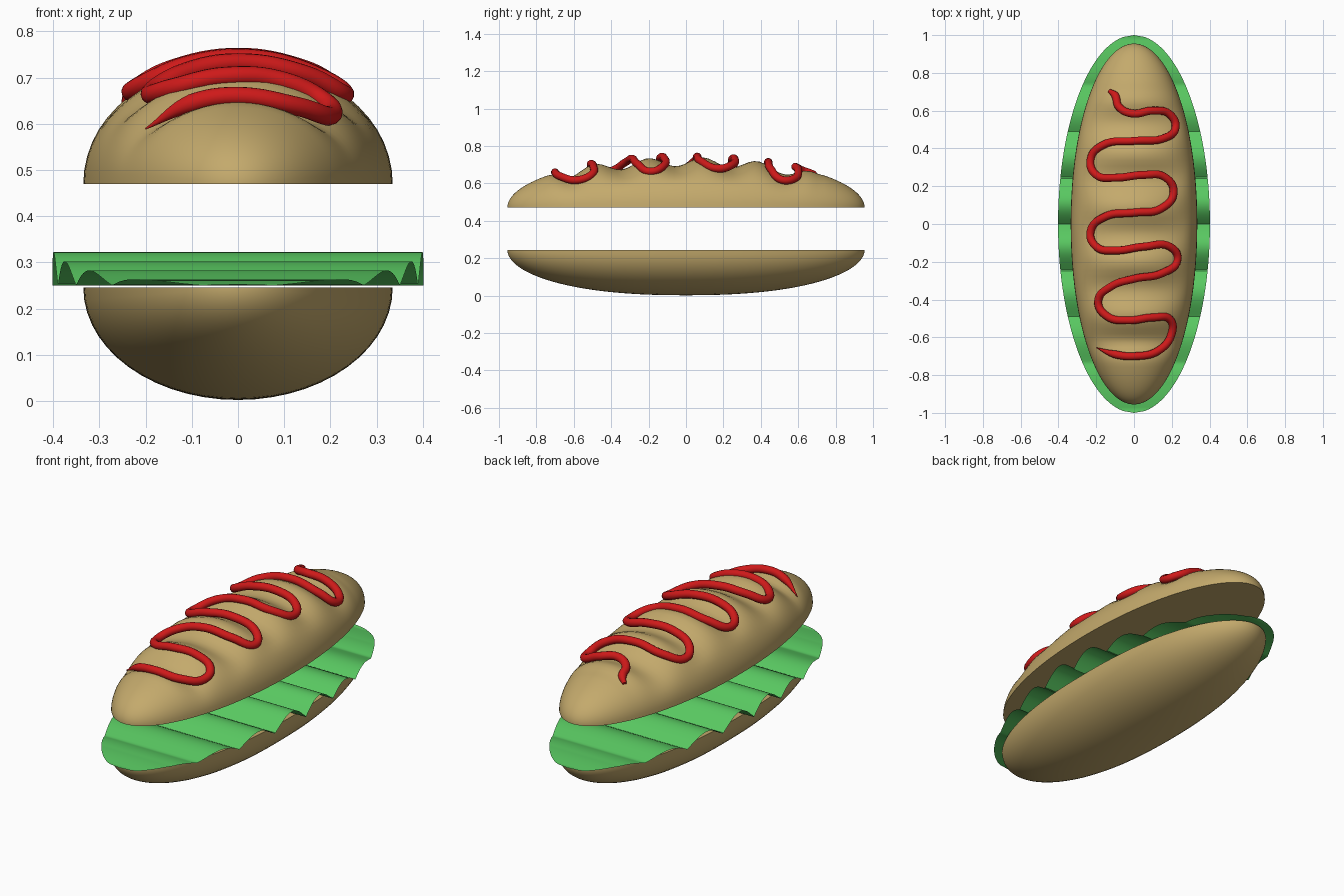
import bpy, bmesh
from math import sin, cos, pi, sqrt

if "Cube" in bpy.data.objects:
    bpy.data.objects.remove(bpy.data.objects["Cube"])


def material(name, color):
    m = bpy.data.materials.new(name)
    m.diffuse_color = (*color, 1)
    m.use_nodes = True
    m.node_tree.nodes["Principled BSDF"].inputs["Base Color"].default_value = m.diffuse_color
    return m


BREAD = material("bread", (0.55, 0.40, 0.15))
GREEN = material("lettuce_green", (0.10, 0.58, 0.12))
RED = material("sauce_red", (0.62, 0.01, 0.01))
BX, BY = 0.335, 0.955          # bun half width and half length


def finish(bm, name, mat):
    me = bpy.data.meshes.new(name)
    bm.to_mesh(me)
    bm.free()
    ob = bpy.data.objects.new(name, me)
    bpy.context.collection.objects.link(ob)
    me.materials.append(mat)
    bpy.context.view_layer.objects.active = ob
    ob.select_set(True)
    bpy.ops.object.shade_smooth_by_angle()
    ob.select_set(False)
    return ob


def grid(bm, rows):
    vs = [[bm.verts.new(p) for p in r] for r in rows]
    for a, b in zip(vs, vs[1:]):
        for i in range(len(a) - 1):
            bm.faces.new((a[i], a[i + 1], b[i + 1], b[i]))


def slash(x, y):
    """Depth of the baker's cuts across the crust."""
    mx = max(0, 1 - (abs(x) / 0.29) ** 4)
    my = min(1, max(0, (0.74 - abs(y)) / 0.12))
    return 0.048 * mx * my * (0.5 - 0.5 * cos(2 * pi * (y - 0.09) / 0.29))


def half_bun(name, base, height, power, cuts):
    bm = bmesh.new()
    rows = []
    for i in range(97):
        t = cos(pi * i / 96)
        r = sqrt(max(0, 1 - abs(t) ** power))
        row = []
        for j in range(29):
            a = pi * j / 28
            x, y, z = BX * r * cos(a), BY * t, base + height * r * sin(a)
            if cuts:
                z -= slash(x, y) * sin(a)
            row.append((x, y, z))
        rows.append(row)
    grid(bm, rows)
    bmesh.ops.remove_doubles(bm, verts=bm.verts, dist=1e-5)
    bmesh.ops.holes_fill(bm, edges=[e for e in bm.edges if e.is_boundary], sides=0)
    bmesh.ops.recalc_face_normals(bm, faces=bm.faces)
    return finish(bm, name, BREAD)


half_bun("bottom_bun", 0.245, -0.243, 2.3, False)
half_bun("top_bun", 0.47, 0.27, 2.05, True)

# Lettuce: thin scalloped oval sheet
bm = bmesh.new()
rows = []
for i in range(201):
    y = -1 + i / 100
    w = 0.402 * sqrt(max(0, 1 - y * y)) + 1e-4
    z = 0.25 + max(0.012, 0.082 * (1 - abs(y))) * abs(sin(pi * y / 0.245))
    rows.append([(w * (k / 4 - 1), y, z) for k in range(9)])
grid(bm, rows)
for f in bm.faces:
    f.normal_update()
    if f.normal.z < 0:
        f.normal_flip()
finish(bm, "lettuce", GREEN)

# Sauce: zigzag bead lying on the crust
path = [(-.13, .705), (-.10, .68), (-.08, .62), (-.01, .585), (.1, .60), (.19, .58), (.22, .51),
        (.16, .455), (0, .44), (-.16, .42), (-.23, .34), (-.2, .26), (-.1, .245),
        (.05, .26), (.16, .25), (.21, .17), (.14, .08), (0, .06), (-.15, .04),
        (-.23, -.04), (-.2, -.12), (-.1, -.14), (.05, -.12), (.19, -.12), (.23, -.19),
        (.15, -.26), (0, -.29), (-.12, -.33), (-.19, -.41), (-.14, -.49), (-.03, -.51),
        (.1, -.495), (.19, -.505), (.2, -.58), (.13, -.67), (0, -.70), (-.1, -.69), (-.2, -.655)]
cu = bpy.data.curves.new("sauce", 'CURVE')
cu.dimensions = '3D'
cu.bevel_depth = 0.021
cu.bevel_resolution = 4
cu.resolution_u = 8
cu.use_fill_caps = True
sp = cu.splines.new('BEZIER')
sp.bezier_points.add(len(path) - 1)
for p, (x, y) in zip(sp.bezier_points, path):
    z = 0.47 + 0.27 * sqrt(1 - (x / BX) ** 2 - abs(y / BY) ** 2.05) + 0.004
    p.co = (x, y, z)
    p.handle_left_type = p.handle_right_type = 'AUTO'
sp.bezier_points[0].radius = 0.5
sp.bezier_points[-1].radius = 0.08
cu.materials.append(RED)
sauce = bpy.data.objects.new("sauce", cu)
bpy.context.collection.objects.link(sauce)
